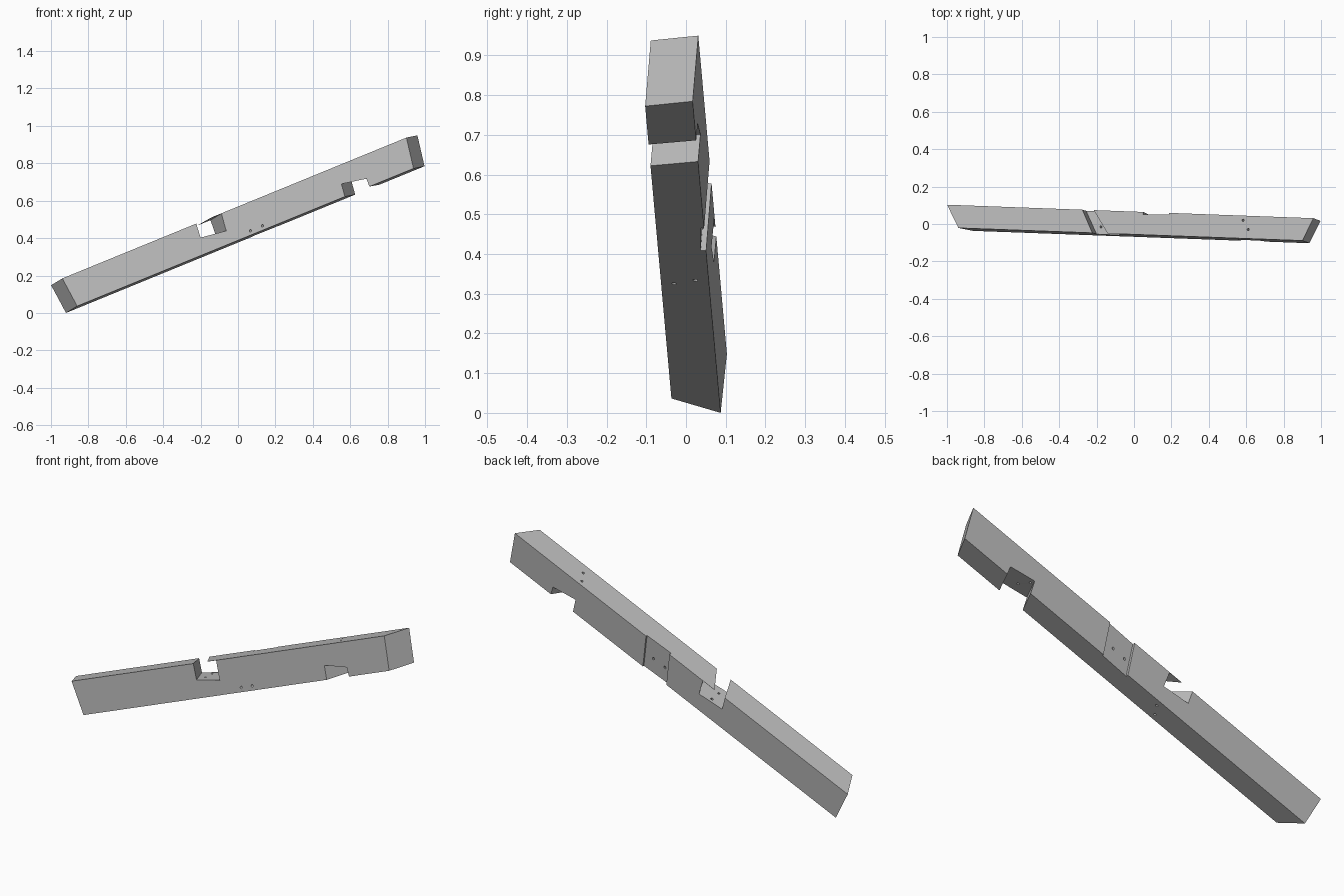
import bpy, bmesh
from mathutils import Vector, Matrix

cube = bpy.data.objects.get("Cube")
if cube:
    bpy.data.objects.remove(cube, do_unlink=True)

# Beam frame: u runs along the beam, v from front to back, k upwards
U = Vector((0.925, -0.034, 0.3785)).normalized()
V = Vector((0.066, 0.994, -0.07))
V = (V - U * V.dot(U)).normalized()
K = U.cross(V)
FRAME = Matrix.Translation((0.0094, -0.0014, 0.4765)) @ Matrix((U, V, K)).transposed().to_4x4()
HW, HH = 0.061, 0.084

wood = bpy.data.materials.new("plain_grey")
wood.use_nodes = True
wood.diffuse_color = (0.5, 0.5, 0.5, 1)
wood.node_tree.nodes["Principled BSDF"].inputs["Base Color"].default_value = (0.5, 0.5, 0.5, 1)


def add_object(name, bm):
    mesh = bpy.data.meshes.new(name)
    bmesh.ops.recalc_face_normals(bm, faces=bm.faces)
    bm.to_mesh(mesh)
    bm.free()
    mesh.materials.append(wood)
    obj = bpy.data.objects.new(name, mesh)
    obj.matrix_world = FRAME
    bpy.context.collection.objects.link(obj)
    return obj


def block(name, front, back):
    """Six-sided block between two four-cornered loops."""
    bm = bmesh.new()
    a = [bm.verts.new(p) for p in front]
    b = [bm.verts.new(p) for p in back]
    bm.faces.new(a)
    bm.faces.new(b)
    for i in range(4):
        j = (i + 1) % 4
        bm.faces.new((a[i], a[j], b[j], b[i]))
    return add_object(name, bm)


def notch(name, front, back, reach=0.3):
    """Block through the beam from (u, k) corners on its front and back faces."""
    f = [Vector((u, -HW, k)) for u, k in front]
    b = [Vector((u, HW, k)) for u, k in back]
    return block(name, [p + (p - q) * reach for p, q in zip(f, b)],
                 [q + (q - p) * reach for p, q in zip(f, b)])


def drill(name, start, end, radius=0.006):
    a, b = Vector(start), Vector(end)
    bm = bmesh.new()
    turn = (b - a).to_track_quat('Z', 'Y').to_matrix().to_4x4()
    bmesh.ops.create_cone(bm, cap_ends=True, segments=12, radius1=radius, radius2=radius,
                          depth=(b - a).length + 0.03,
                          matrix=Matrix.Translation((a + b) / 2) @ turn)
    return add_object(name, bm)


# Beam with skewed end cuts
def end_loop(mid, skew, lean):
    return [(mid + skew * v + lean * k, v * HW, k * HH)
            for v, k in ((-1, -1), (1, -1), (1, 1), (-1, 1))]


beam = block("beam", end_loop(-1.015, -0.0367, -0.009), end_loop(1.0156, 0.0275, 0.0135))

# Skewed notches on the top and bottom edges
cutters = [
    notch("upper_notch_cutter",
          [(-0.211, 0.11), (-0.220, 0.005), (-0.078, -0.013), (-0.065, 0.11)],
          [(-0.277, 0.11), (-0.285, 0.015), (-0.144, 0.0), (-0.137, 0.11)]),
    notch("lower_notch_cutter",
          [(0.575, -0.11), (0.586, -0.014), (0.721, -0.039), (0.719, -0.11)],
          [(0.626, -0.11), (0.637, -0.013), (0.772, -0.039), (0.769, -0.11)]),
]

# Shallow slanted housing on the back face
recess = [[(mid + 0.025 * s, v, 0.11 * s) for s, v in
           ((-1, floor), (1, floor), (1, 0.09), (-1, 0.09))]
          for mid, floor in ((0.0545, HW - 0.014), (0.2035, HW - 0.008))]
cutters.append(block("back_recess_cutter", *recess))

# Pairs of fixing holes that meet each notch and the housing
holes = [
    ((0.6515, 0.036, HH), (0.640, 0.036, -0.03)),
    ((0.6845, -0.013, HH), (0.672, -0.013, -0.03)),
    ((-0.167, 0.027, -HH), (-0.203, 0.038, 0.0)),
    ((-0.201, -0.028, -HH), (-0.199, -0.021, 0.0)),
    ((0.041, -HW, -0.062), (0.084, HW, -0.008)),
    ((0.111, -HW, -0.062), (0.155, HW, -0.007)),
]
cutters += [drill("hole_cutter", a, b) for a, b in holes]

for cutter in cutters:
    cutter.hide_render = True
    mod = beam.modifiers.new(cutter.name, 'BOOLEAN')
    mod.operation = 'DIFFERENCE'
    mod.solver = 'EXACT'
    mod.object = cutter

# Bake the cuts and drop the cutters
bpy.context.view_layer.update()
graph = bpy.context.evaluated_depsgraph_get()
cut_mesh = bpy.data.meshes.new_from_object(beam.evaluated_get(graph))
beam.modifiers.clear()
beam.data = cut_mesh
for cutter in cutters:
    bpy.data.objects.remove(cutter, do_unlink=True)

# Thin lip overhanging the upper notch
lip = [(-0.068, -HW), (-0.139, HW), (-0.213, HW), (-0.125, -HW)]
block("notch_lip", [(u, v, HH - 0.001) for u, v in lip], [(u, v, HH) for u, v in lip])
